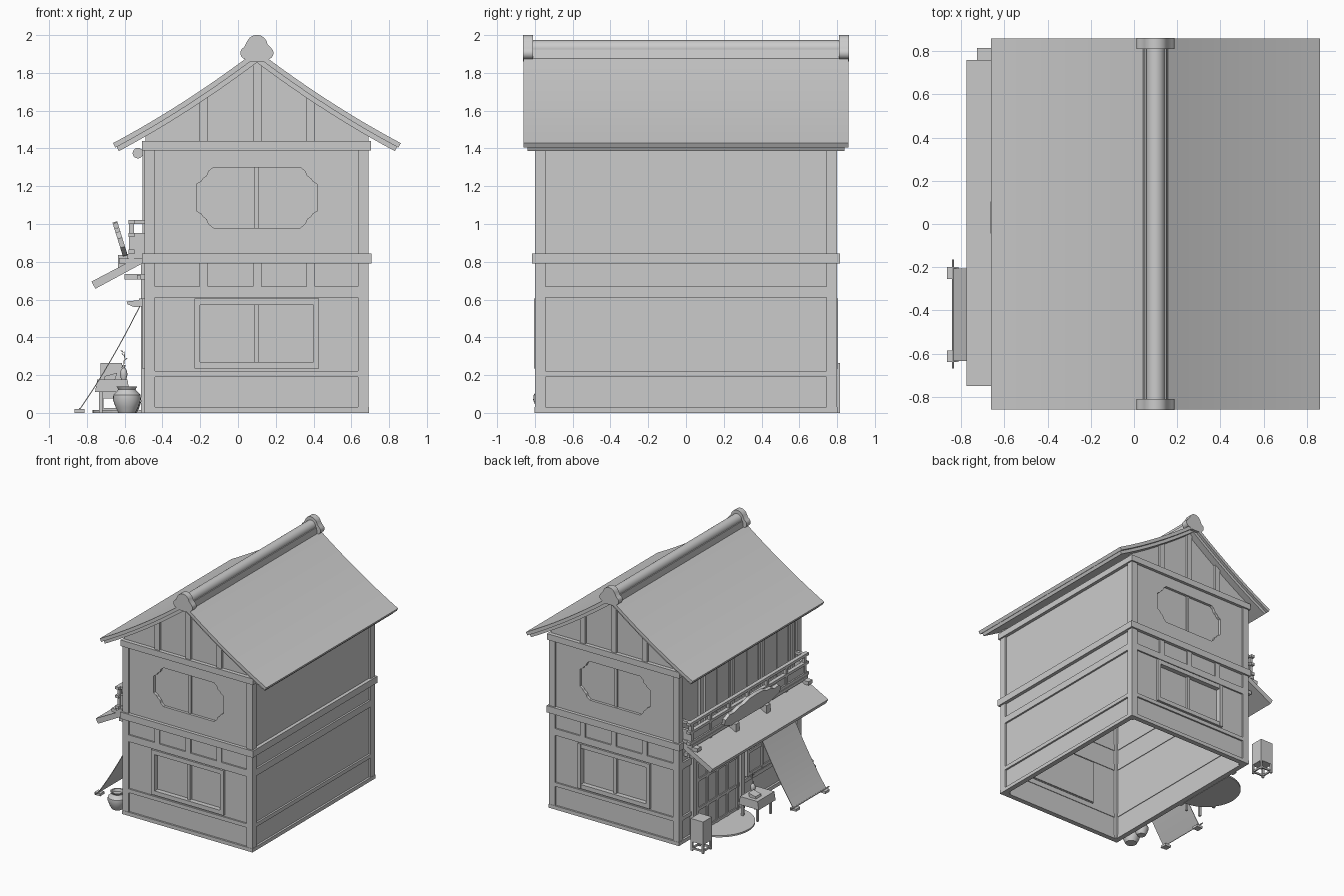
import bpy, bmesh, math
from mathutils import Vector

if "Cube" in bpy.data.objects:
    bpy.data.objects.remove(bpy.data.objects["Cube"])

X0, X1, Y, CX = -0.495, 0.692, 0.80, 0.10   # body extents and ridge x


def finish(name, bm, smooth=False):
    bmesh.ops.remove_doubles(bm, verts=bm.verts, dist=1e-5)
    bmesh.ops.recalc_face_normals(bm, faces=bm.faces)
    me = bpy.data.meshes.new(name)
    bm.to_mesh(me)
    bm.free()
    ob = bpy.data.objects.new(name, me)
    bpy.context.collection.objects.link(ob)
    if smooth:
        bpy.ops.object.select_all(action='DESELECT')
        ob.select_set(True)
        bpy.context.view_layer.objects.active = ob
        bpy.ops.object.shade_smooth_by_angle(angle=math.radians(35))
    return ob


def prism(name, pts, axis, a, b, smooth=False):
    """Extrude a 2D outline along an axis from a to b."""
    put = {'x': lambda p, t: (t, p[0], p[1]),
           'y': lambda p, t: (p[0], t, p[1]),
           'z': lambda p, t: (p[0], p[1], t)}[axis]
    bm = bmesh.new()
    f = bm.faces.new([bm.verts.new(put(p, a)) for p in pts])
    g = bmesh.ops.extrude_face_region(bm, geom=[f])
    d = Vector(put((0, 0), b - a))
    bmesh.ops.translate(bm, vec=d, verts=[v for v in g['geom'] if isinstance(v, bmesh.types.BMVert)])
    return finish(name, bm, smooth)


def box(name, x0, x1, y0, y1, z0, z1):
    return prism(name, [(x0, y0), (x1, y0), (x1, y1), (x0, y1)], 'z', z0, z1)


def lathe(name, prof, x, y, z=0, n=24):
    bm = bmesh.new()
    vs = [bm.verts.new((r, 0, h)) for r, h in prof]
    es = [bm.edges.new(e) for e in zip(vs, vs[1:])]
    bmesh.ops.spin(bm, geom=vs + es, cent=(0, 0, 0), axis=(0, 0, 1), angle=math.tau, steps=n)
    ob = finish(name, bm, True)
    ob.location = (x, y, z)
    return ob


def circle(cx, cz, r, n=24, a0=0, a1=math.tau):
    return [(cx + r * math.cos(a0 + (a1 - a0) * i / n), cz + r * math.sin(a0 + (a1 - a0) * i / n)) for i in range(n)]


def gable(name, s, x0, x1, d0, d1, z0, z1):
    """Box on a gable face; d0, d1 are distances from y = 0."""
    return box(name, x0, x1, s * d0, s * d1, z0, z1)


def belt(name, z0, z1, out, depth=0.04):
    """Four beams running round the body."""
    for s, side in ((-1, 'front'), (1, 'back')):
        gable(f'{name}_{side}', s, X0 - out, X1 + out, Y - depth, Y + out, z0, z1)
    box(name + '_left', X0 - out, X0 + depth, -Y, Y, z0, z1)
    box(name + '_right', X1 - depth, X1 + out, -Y, Y, z0, z1)


# Timber frame
belt('sill', 0, 0.03, 0.002)
belt('low_rail', 0.19, 0.222, 0)
belt('lintel', 0.612, 0.668, 0)
belt('floor_belt', 0.79, 0.845, 0.014)
belt('top_beam', 1.39, 1.44, 0.012)
for s in (-1, 1):
    for x in (X0, X1 - 0.056):
        gable('corner_post', s, x, x + 0.056, Y - 0.056, Y, 0, 1.40)

# Side walls
box('right_wall', X1 - 0.035, X1 - 0.015, -0.77, 0.77, 0.01, 1.41)
box('left_wall', X0 + 0.015, X0 + 0.035, -0.77, 0.77, 0.01, 1.41)

# Window cutters for both gable walls
corner = [(0.32, 0.07), (0.295, 0.085), (0.285, 0.10), (0.265, 0.115), (0.255, 0.14), (0.23, 0.16)]
ov = (corner + [(-a, b) for a, b in reversed(corner)] + [(-a, -b) for a, b in corner]
      + [(a, -b) for a, b in reversed(corner)])
ov = [(CX + a, 1.14 + b) for a, b in ov]
cut_hi = prism('upper_window_cutter', ov, 'y', -1, 1)
cut_lo = box('lower_window_cutter', -0.20, 0.40, -1, 1, 0.27, 0.57)


def roof_z(d):
    return 1.92 - 0.76 * d + 0.15 * d * d


# Gable ends
for s, side in ((-1, 'front'), (1, 'back')):
    wall = gable(side + '_wall', s, X0 + 0.02, X1 - 0.02, 0.765, 0.787, 0.01, 1.40)
    for c in (cut_hi, cut_lo):
        m = wall.modifiers.new('window_hole', 'BOOLEAN')
        m.object, m.solver = c, 'EXACT'
        c.hide_render = True
        c.hide_set(True)
    gable(side + '_upper_pane', s, -0.23, 0.43, 0.752, 0.763, 0.97, 1.31)
    gable(side + '_upper_mullion', s, 0.088, 0.112, 0.76, 0.775, 0.97, 1.31)
    gable(side + '_lower_pane', s, -0.22, 0.42, 0.752, 0.763, 0.24, 0.60)
    gable(side + '_lower_mullion', s, 0.088, 0.112, 0.76, 0.785, 0.26, 0.58)
    for x in (-0.23, 0.40):
        gable(side + '_window_jamb', s, x, x + 0.03, 0.76, 0.805, 0.235, 0.605)
    for z in (0.235, 0.57):
        gable(side + '_window_rail', s, -0.20, 0.40, 0.76, 0.803, z, z + 0.035)
    for x in (-0.205, 0.08, 0.362):
        gable(side + '_frieze_post', s, x, x + 0.045, 0.77, 0.80, 0.66, 0.80)
        top = roof_z(abs(x + 0.022 - CX)) - 0.045
        gable(side + '_gable_post', s, x, x + 0.045, 0.76, 0.80, 1.43, top)
    tri = [(CX + 0.59 * i / 8, roof_z(0.59 * abs(i) / 8) - 0.045) for i in range(-8, 9)]
    prism(side + '_gable_wall', tri + [(CX + 0.59, 1.40), (CX - 0.59, 1.40)], 'y', s * 0.76, s * 0.78)


# Curved roof in two layers
def roof_layer(name, reach, t0, t1, y):
    def edge(t):
        half = []
        for i in range(13):
            d = reach * i / 12
            n = Vector((-0.76 + 0.3 * d, -1)).normalized() * t if i else Vector((0, -1.25 * t))
            half.append((d + n.x, roof_z(d) + n.y))
        return [(CX - a, b) for a, b in reversed(half[1:])] + [(CX + a, b) for a, b in half]
    prism(name, edge(t0) + edge(t1)[::-1], 'y', -y, y, True)


roof_layer('roof_covering', 0.762, 0, 0.027, 0.86)
roof_layer('roof_underlayer', 0.755, 0.026, 0.052, 0.838)

# Ridge
prism('ridge_base', [(0.04, 1.86), (0.16, 1.86), (0.15, 1.925), (0.05, 1.925)], 'y', -0.83, 0.83)
prism('ridge_tile', circle(CX, 1.93, 0.043), 'y', -0.83, 0.83, True)
trefoil = (circle(0.155, 1.905, 0.033, 8, -1.6, 1.2) + circle(CX, 1.945, 0.056, 12, 0.15, math.pi - 0.15)
           + circle(0.045, 1.905, 0.033, 8, math.pi - 1.2, math.pi + 1.6))
for s in (-1, 1):
    prism('ridge_end', trefoil + [(0.055, 1.86), (0.145, 1.86)], 'y', s * 0.81, s * 0.862, True)

# Shop front: doors, window and upper shutters on the left side
def panel_grid(name, y0, y1, z0, z1, cols, rows, out=0.012, w=0.024):
    box(name + '_panel', X0, X0 + 0.03, y0, y1, z0, z1)
    for i in range(cols + 1):
        y = y0 + (y1 - y0 - w) * i / cols
        box(name + '_upright', X0 - out, X0 + 0.02, y, y + w, z0, z1)
    for z in rows:
        box(name + '_crossbar', X0 - out + 0.003, X0 + 0.02, y0, y1, z, z + w)


panel_grid('door', 0.03, 0.58, 0.01, 0.61, 4, (0.01, 0.2, 0.44, 0.585))
panel_grid('shop_window', -0.66, -0.08, 0.235, 0.605, 3, (0.235, 0.42, 0.58))
for y in (0.59, -0.04):
    box('door_post', X0 - 0.018, X0 + 0.03, y, y + 0.045, 0, 0.79)
for y in (0.49, 0.08, -0.31, -0.70):
    box('upper_bay_post', X0 - 0.01, X0 + 0.03, y, y + 0.04, 0.84, 1.40)
for y in (0.13, -0.26, -0.65):
    panel_grid('upper_shutter', y, y + 0.33, 0.90, 1.34, 2, (0.9, 1.316), 0.004)
prism('rolled_blind', circle(-0.53, 1.375, 0.028, 16), 'y', -0.66, 0.66, True)

# Awning
prism('awning', [(-0.49, 0.845), (-0.776, 0.695), (-0.755, 0.657), (-0.49, 0.80)], 'y', -0.75, 0.76)
for y in (-0.70, -0.04, 0.59, 0.68):
    box('awning_bracket', -0.60, -0.48, y, y + 0.03, 0.705, 0.735)
box('awning_rod', -0.535, -0.515, -0.72, 0.72, 0.705, 0.73)

# Balcony
box('balcony_floor', -0.585, -0.48, -0.76, 0.76, 0.815, 0.84)
box('balcony_panel', -0.568, -0.556, -0.75, 0.75, 0.83, 0.94)
for z, h in ((0.84, 0.025), (0.93, 0.022), (1.0, 0.022)):
    box('balcony_rail', -0.58, -0.548, -0.775, 0.775, z, z + h)
    for s in (-1, 1):
        box('balcony_end_rail', -0.56, -0.48, s * 0.73, s * 0.755, z, z + h)
for i in range(7):
    y = -0.74 + 1.48 * i / 6
    box('balcony_post', -0.576, -0.55, y - 0.013, y + 0.013, 0.80, 1.01)
for s in (-1, 1):
    box('balcony_end_panel', -0.56, -0.48, s * 0.737, s * 0.748, 0.83, 0.94)
    box('balcony_foot', -0.63, -0.49, s * 0.70, s * 0.75, 0.79, 0.82)

# Blank signboard leaning over the awning
half = [(0.09, 0.205), (0.15, 0.18), (0.21, 0.175), (0.26, 0.15), (0.32, 0.155), (0.365, 0.12),
        (0.36, 0.07), (0.31, 0.05), (0.26, 0.025), (0.18, 0.02)]
outline = [(0, 0.21)] + half + [(-a, b) for a, b in reversed(half)]
sign = prism('signboard', outline, 'x', -0.013, 0.013)
sign.location, sign.rotation_euler = (-0.59, 0.03, 0.81), (0, -0.3, 0)
for y in (-0.17, 0.23):
    box('sign_foot', -0.635, -0.57, y - 0.025, y + 0.025, 0.765, 0.835)

# Hanging shade cloth with weights
N = 10
curve = [(-0.505 - 0.335 * t, 0.60 - 0.58 * t - 0.10 * t * (1 - t)) for t in (i / N for i in range(N + 1))]
prism('shade_cloth', curve + [(a + 0.004, b - 0.003) for a, b in reversed(curve)], 'y', -0.635, -0.205, True)
prism('cloth_bottom_rod', circle(-0.838, 0.022, 0.005, 8), 'y', -0.67, -0.165, True)
box('cloth_top_rail', -0.525, -0.49, -0.65, -0.19, 0.59, 0.605)
for y in (-0.64, -0.255):
    box('cloth_weight', -0.866, -0.812, y, y + 0.055, 0, 0.02)
for y in (-0.645, -0.215):
    prism('cloth_hook', [(-0.49, 0.60), (-0.59, 0.59), (-0.585, 0.575), (-0.55, 0.56), (-0.49, 0.565)], 'y', y, y + 0.02)

# Half-round doorstep
prism('doorstep', circle(-0.50, 0.28, 0.27, 24, math.pi / 2, 1.5 * math.pi) + [(-0.50, 0.01)], 'z', 0, 0.014)

# Small table with cloth, box and vase
prism('table_cloth', [(-0.757, 0.11), (-0.575, 0.11), (-0.585, 0.178), (-0.745, 0.178)], 'y', -0.09, 0.13)
for x in (-0.735, -0.60):
    for y in (-0.075, 0.095):
        box('table_leg', x, x + 0.018, y, y + 0.018, 0, 0.12)
prism('goods_box', [(-0.71, 0.178), (-0.65, 0.178), (-0.64, 0.212), (-0.705, 0.195)], 'y', 0.03, 0.10)
lathe('vase', [(0, 0), (0.014, 0), (0.02, 0.025), (0.017, 0.045), (0.007, 0.06), (0.009, 0.075), (0, 0.075)],
      -0.605, -0.01, 0.178, 16)
prism('twig', [(-0.607, 0.25), (-0.603, 0.25), (-0.597, 0.325), (-0.601, 0.325)], 'y', -0.012, -0.008)
for z, d in ((0.28, 0.018), (0.305, -0.018), (0.32, -0.022)):
    prism('leaf', [(-0.602, z - 0.004), (-0.602 + d / 2, z + 0.002), (-0.602 + d, z + 0.01), (-0.602 + d / 2, z + 0.01)],
          'y', -0.018, -0.002)

# Storage jars
jar = [(0, 0), (0.045, 0), (0.06, 0.03), (0.074, 0.07), (0.072, 0.095), (0.05, 0.118), (0.046, 0.125),
       (0.055, 0.14), (0.044, 0.14), (0.038, 0.12), (0, 0.12)]
lathe('large_jar', jar, -0.588, -0.735)
lathe('small_jar', [(r * 0.75, z * 0.75) for r, z in jar], -0.57, -0.59)

# Floor lantern
LX, LY, W = -0.67, 0.757, 0.057
box('lantern_shade', LX - W, LX + W, LY - W, LY + W, 0.075, 0.265)
for a in (-1, 1):
    for b in (-1, 1):
        x, y = LX + a * (W - 0.008), LY + b * (W - 0.008)
        box('lantern_leg', x - 0.008, x + 0.008, y - 0.008, y + 0.008, 0, 0.08)
    box('lantern_stretcher', LX - W, LX + W, LY + a * (W - 0.008) - 0.006, LY + a * (W - 0.008) + 0.006, 0.012, 0.026)
    box('lantern_side_stretcher', LX + a * (W - 0.008) - 0.006, LX + a * (W - 0.008) + 0.006, LY - W, LY + W, 0.012, 0.026)
